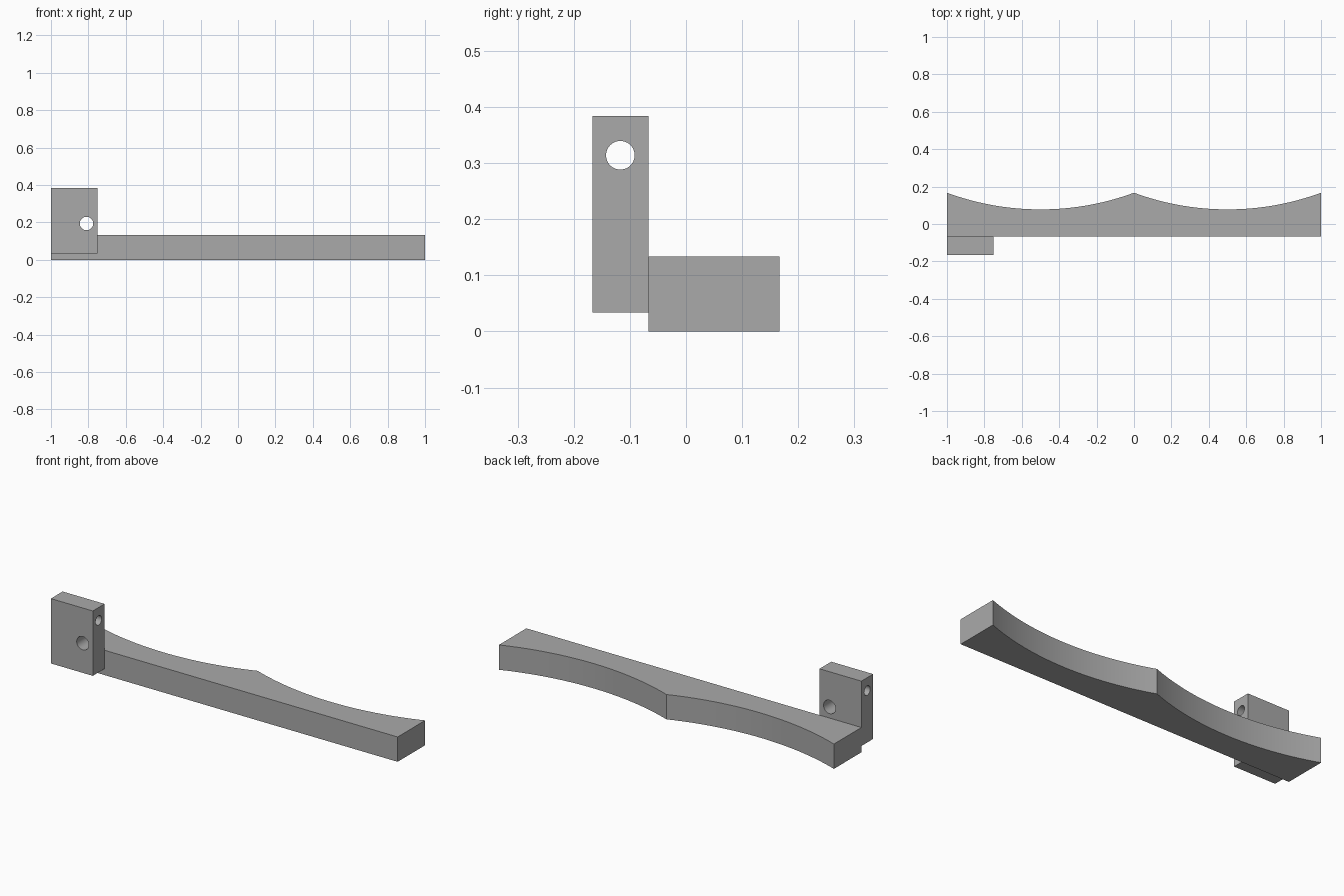
import bpy, bmesh, math
from mathutils import Matrix, Vector

if "Cube" in bpy.data.objects:
    bpy.data.objects.remove(bpy.data.objects["Cube"], do_unlink=True)

grey = bpy.data.materials.new("plain grey")
grey.use_nodes = True
color = (0.4, 0.4, 0.4, 1)
grey.diffuse_color = color
grey.node_tree.nodes["Principled BSDF"].inputs["Base Color"].default_value = color


def make_object(name, bm):
    bmesh.ops.recalc_face_normals(bm, faces=bm.faces)
    mesh = bpy.data.meshes.new(name)
    bm.to_mesh(mesh)
    bm.free()
    mesh.materials.append(grey)
    obj = bpy.data.objects.new(name, mesh)
    bpy.context.collection.objects.link(obj)
    return obj


def smooth(obj):
    bpy.ops.object.select_all(action='DESELECT')
    obj.select_set(True)
    bpy.context.view_layer.objects.active = obj
    bpy.ops.object.shade_smooth_by_angle(angle=math.radians(30))


def drill(target, name, center, axis, radius):
    bm = bmesh.new()
    turn = Vector((0, 0, 1)).rotation_difference(Vector(axis)).to_matrix().to_4x4()
    bmesh.ops.create_cone(bm, cap_ends=True, segments=48, radius1=radius, radius2=radius,
                          depth=0.5, matrix=Matrix.Translation(center) @ turn)
    cutter = make_object(name, bm)
    cutter.hide_render = True
    cutter.hide_set(True)
    mod = target.modifiers.new(name, 'BOOLEAN')
    mod.operation = 'DIFFERENCE'
    mod.solver = 'EXACT'
    mod.object = cutter
    return cutter


# Bar with two circular scallops along its back edge
front, back, height, sag, steps = -0.067, 0.167, 0.134, 0.089, 32
radius = (0.5 ** 2 + sag ** 2) / (2 * sag)
half_angle = math.asin(0.5 / radius)
outline = [(-1, front), (1, front)]
for cx in (0.5, -0.5):
    for i in range(steps + (cx < 0)):
        a = half_angle * (1 - 2 * i / steps)
        outline.append((cx + radius * math.sin(a),
                        back - sag + radius * (1 - math.cos(a))))
bm = bmesh.new()
face = bm.faces.new([bm.verts.new((x, y, 0)) for x, y in outline])
top = bmesh.ops.extrude_face_region(bm, geom=[face])["geom"]
bmesh.ops.translate(bm, vec=(0, 0, height),
                    verts=[v for v in top if isinstance(v, bmesh.types.BMVert)])
smooth(make_object("scalloped_bar", bm))

# Upright block at the right end, with two crossing bores
bm = bmesh.new()
bmesh.ops.create_cube(bm, size=1, matrix=Matrix.Translation((-0.875, -0.117, 0.209))
                      @ Matrix.Diagonal((0.25, 0.1, 0.35, 1)))
block = make_object("mounting_block", bm)
cutters = [drill(block, "front_bore", (-0.81, -0.117, 0.194), (0, 1, 0), 0.036),
           drill(block, "side_bore", (-0.875, -0.117, 0.314), (1, 0, 0), 0.0255)]

# Bake the bores into the block
graph = bpy.context.evaluated_depsgraph_get()
block_mesh = bpy.data.meshes.new_from_object(block.evaluated_get(graph))
block.modifiers.clear()
block.data = block_mesh
for cutter in cutters:
    bpy.data.objects.remove(cutter, do_unlink=True)
smooth(block)
